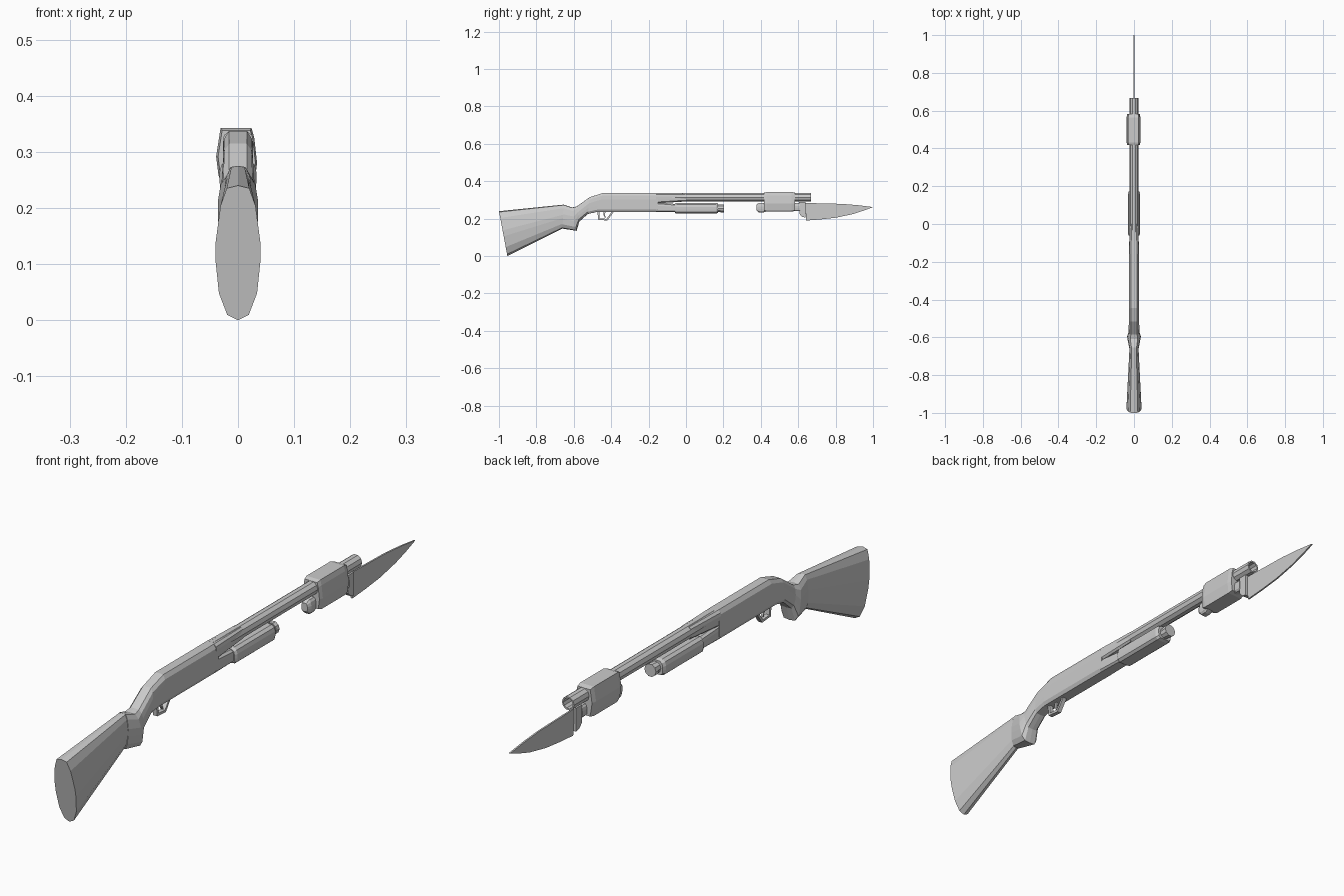
import bpy, bmesh, math

if "Cube" in bpy.data.objects:
    bpy.data.objects.remove(bpy.data.objects["Cube"])

# Half cross-sections, top to bottom, in units of half width and half height
OVAL = [(0, 1), (.5, .96), (.78, .7), (1, .15), (1, -.12), (.85, -.6), (.48, -.92), (0, -1)]
BOX = [(0, 1), (.6, 1), (.93, .72), (1, .3), (1, -.3), (1, -.75), (.75, -1), (0, -1)]


def loft(name, rings, cap_start=True, cap_end=True):
    """Skin a list of equal-length closed rings."""
    bm = bmesh.new()
    vs = [[bm.verts.new(p) for p in r] for r in rings]
    n = len(vs[0])
    for a, b in zip(vs, vs[1:]):
        for i in range(n):
            j = (i + 1) % n
            bm.faces.new((a[i], a[j], b[j], b[i]))
    if cap_start:
        bm.faces.new(vs[0])
    if cap_end:
        bm.faces.new(vs[-1])
    bmesh.ops.recalc_face_normals(bm, faces=bm.faces)
    me = bpy.data.meshes.new(name)
    bm.to_mesh(me)
    bm.free()
    ob = bpy.data.objects.new(name, me)
    bpy.context.collection.objects.link(ob)
    return ob


def section(top, bottom, w, t=0):
    """Mirrored ring between a top and a bottom (y, z); t blends oval to box."""
    half = [(a + (c - a) * t, b + (d - b) * t) for (a, b), (c, d) in zip(OVAL, BOX)]
    full = half + [(-x, z) for x, z in half[-2:0:-1]]
    ring = []
    for x, s in full:
        k = (s + 1) / 2
        ring.append((x * w, bottom[0] + (top[0] - bottom[0]) * k,
                     bottom[1] + (top[1] - bottom[1]) * k))
    return ring


def turned(name, z, profile, sides=10, cap_end=True):
    """Lathe of (y, radius) pairs along y."""
    angles = [2 * math.pi * (i + .5) / sides for i in range(sides)]
    return loft(name, [[(r * math.sin(a), y, z + r * math.cos(a)) for a in angles]
                       for y, r in profile], True, cap_end)


def plate(name, outline, half):
    """Extrude a (y, z) outline across x."""
    return loft(name, [[(x, y, z) for y, z in outline] for x in (-half, half)])


# Shoulder stock
loft("stock", [section((-1, .24), (-.955, 0), .04),
               section((-.655, .275), (-.66, .148), .024)])

# Grip sweeping up into the receiver
loft("grip_and_receiver", [
    section((-.655, .275), (-.66, .147), .025, .3),
    section((-.61, .26), (-.585, .135), .036, .5),
    section((-.585, .265), (-.57, .185), .030, .5),
    section((-.515, .315), (-.525, .225), .027, .8),
    section((-.445, .337), (-.48, .235), .027, 1),
    section((-.15, .337), (-.15, .235), .027, 1)])

# Receiver nose splits towards barrel and magazine
loft("receiver_upper_nose", [section((-.16, .337), (-.16, .282), .027, 1),
                             section((.0, .336), (.0, .292), .022, .7)])
loft("receiver_lower_nose", [section((-.16, .288), (-.16, .235), .027, 1),
                             section((-.05, .278), (-.05, .235), .024, 1)])

# Hollow barrel and magazine tube
turned("barrel", .314, [(-.15, .0245), (.668, .0245), (.668, .019), (.5, .019)])
turned("magazine_tube", .255, [(-.06, .021), (.185, .021), (.185, .023), (.203, .023)])

# Sliding fore-end
loft("pump", [section((y, .256 + h), (y, .256 - h), w, .75)
              for y, h, w in [(-.06, .025, .028), (-.05, .029, .033),
                              (.16, .029, .033), (.172, .025, .028)]])

# Trigger guard: bent strip, and trigger
guard_path = [(-.472, .240, 0, -1), (-.466, .197, 1, 1), (-.424, .194, -1, 1), (-.388, .240, -1, -.4)]
outer = [(-.474, .240), (-.469, .194), (-.420, .190), (-.384, .240)]
inner = [(-.394, .240), (-.425, .199), (-.461, .202), (-.464, .240)]
plate("trigger_guard", outer + inner, .008)
plate("trigger", [(-.442, .24), (-.43, .24), (-.434, .22), (-.428, .205), (-.434, .205), (-.442, .22)], .004)

# Strap wrapped round barrel and knife handle
wrap = [(-.031, .343), (.024, .343), (.029, .325), (.034, .28), (.029, .24),
        (-.029, .237), (-.035, .26), (-.039, .292)]
loft("strap_wrap", [[(x * s, y, .29 + (z - .29) * s) for x, z in wrap]
                    for y, s in [(.417, .91), (.432, 1), (.565, 1), (.583, .91)]])

# Knife handle with drooping pommel, guard and blade
loft("knife_handle", [section((y, t), (y, b), w, .5) for y, t, b, w in
                      [(.376, .275, .245, .012), (.39, .284, .232, .018),
                       (.412, .284, .232, .018), (.44, .284, .243, .016),
                       (.61, .284, .24, .016)]])
plate("knife_guard", [(.605, .289), (.64, .289), (.64, .205), (.62, .21), (.607, .225)], .012)
blade = [(.636, .284), (.835, .279), (.92, .272), (1.0, .262), (.95, .243), (.89, .224),
         (.80, .205), (.72, .196), (.643, .19)]
plate("knife_blade", blade, .003)
